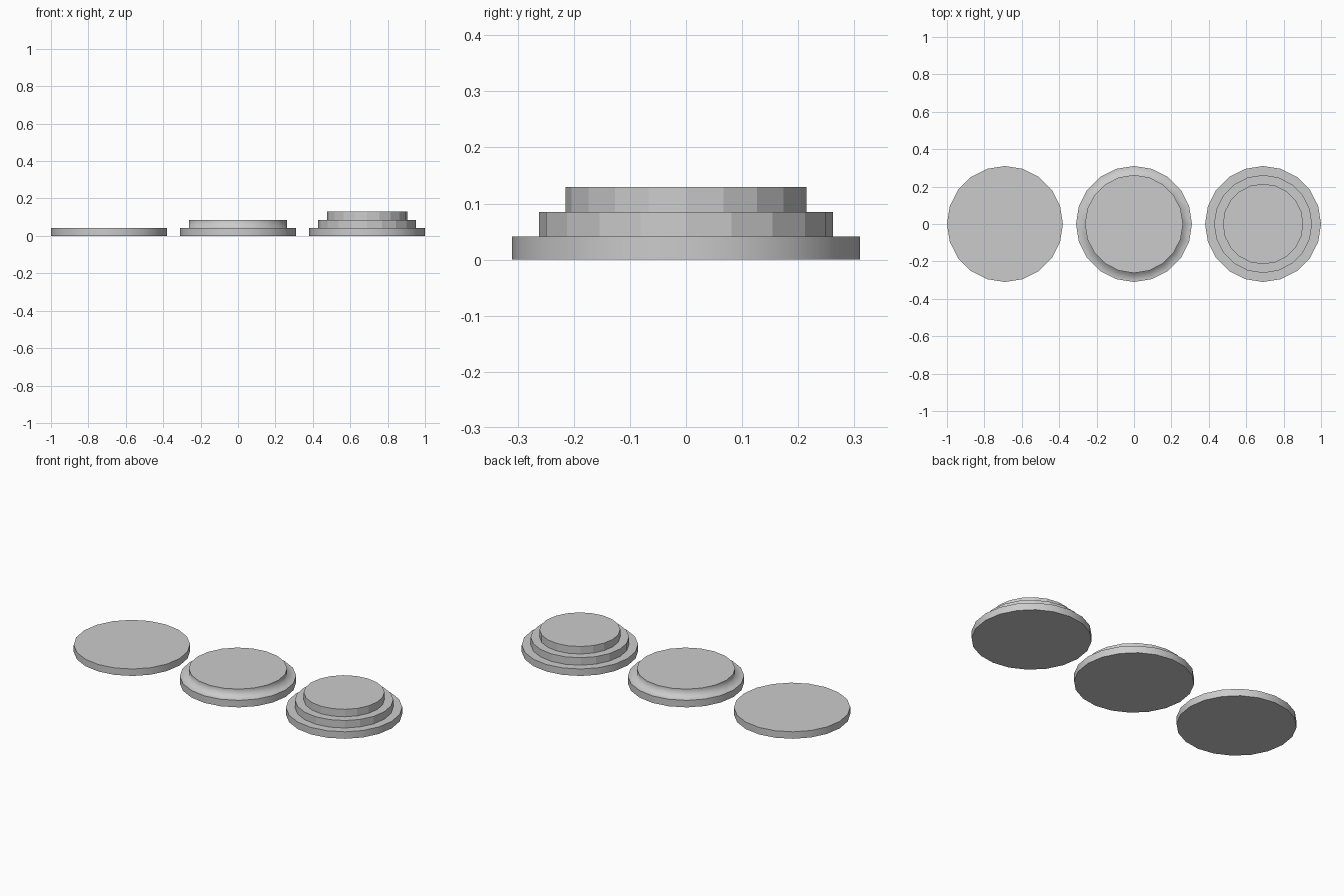
import bpy, bmesh, math

if "Cube" in bpy.data.objects:
    bpy.data.objects.remove(bpy.data.objects["Cube"])

SIDES = 20
RADII = [0.31, 0.262, 0.215]
HEIGHTS = [0.041, 0.085, 0.129]


def stepped_disc(name, x, tiers, smooth_step):
    """Closed stack of round steps, made as one stepped profile of rings."""
    bm = bmesh.new()

    def ring(r, z):
        return [bm.verts.new((r * math.cos(2 * math.pi * i / SIDES),
                              r * math.sin(2 * math.pi * i / SIDES), z))
                for i in range(SIDES)]

    profile, z = [], 0.0
    for t in range(tiers):
        profile += [(RADII[t], z), (RADII[t], HEIGHTS[t])]
        z = HEIGHTS[t]
    rings = [ring(r, h) for r, h in profile]
    bm.faces.new(rings[0][::-1])
    bm.faces.new(rings[-1])

    # Walls and ledges between neighbouring rings
    for n, (a, b) in enumerate(zip(rings, rings[1:])):
        for i in range(SIDES):
            j = (i + 1) % SIDES
            f = bm.faces.new((a[i], a[j], b[j], b[i]))
            f.smooth = n == 0 or smooth_step

    # Rims stay crisp; the inner corner may blend
    for n, r in enumerate(rings):
        for i in range(SIDES):
            e = bm.edges.get((r[i], r[(i + 1) % SIDES]))
            e.smooth = smooth_step and n == 2
    mesh = bpy.data.meshes.new(name)
    bm.to_mesh(mesh)
    bm.free()
    obj = bpy.data.objects.new(name, mesh)
    obj.location.x = x
    bpy.context.collection.objects.link(obj)


# One, two and three step discs in a row
stepped_disc("single_disc", -0.69, 1, False)
stepped_disc("double_disc", 0.0, 2, True)
stepped_disc("triple_disc", 0.69, 3, False)
